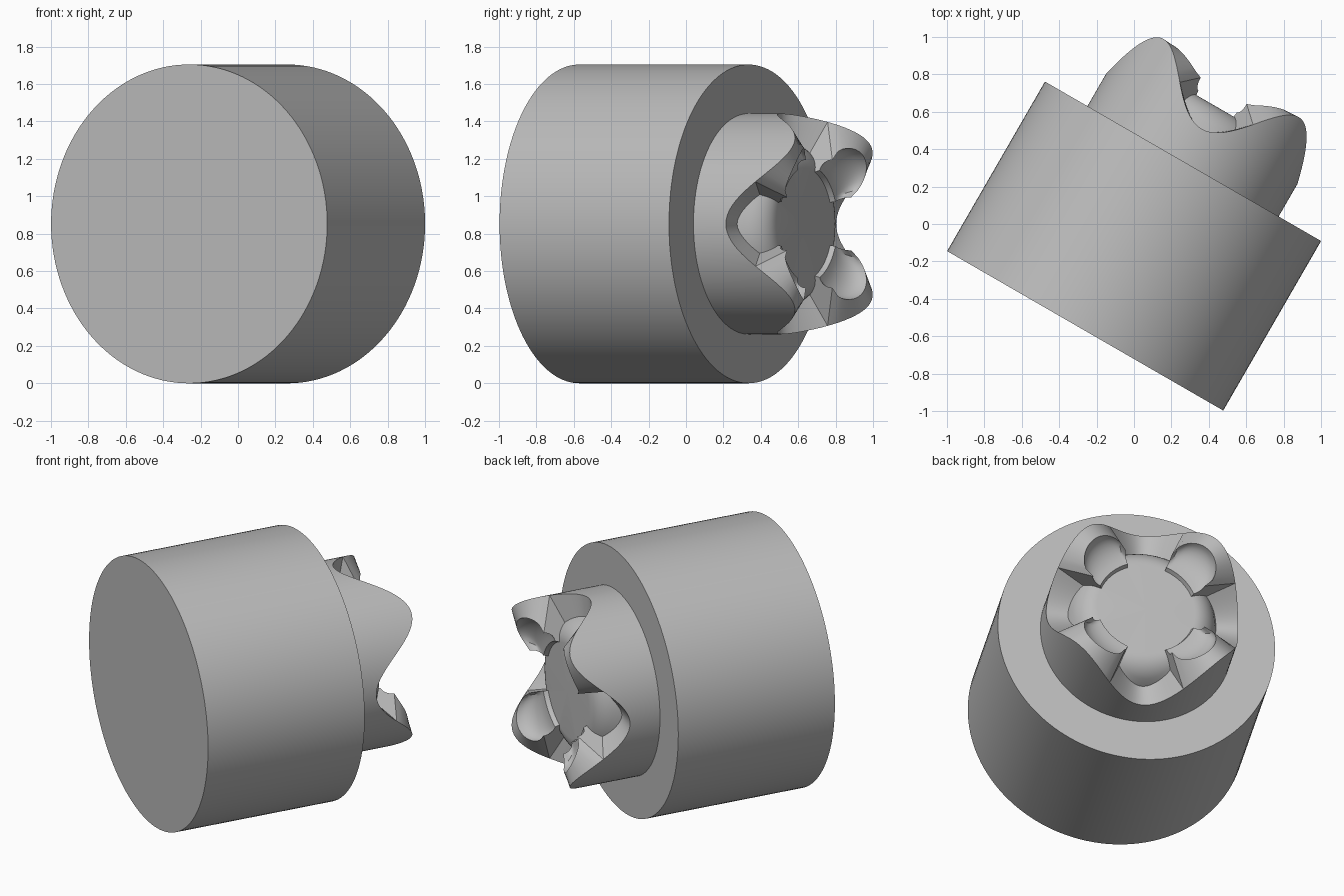
import bpy, bmesh, math
from mathutils import Matrix, Vector

if "Cube" in bpy.data.objects:
    bpy.data.objects.remove(bpy.data.objects["Cube"])

grey = bpy.data.materials.new("plain_grey")
grey.diffuse_color = (0.5, 0.5, 0.5, 1)
grey.use_nodes = True
grey.node_tree.nodes["Principled BSDF"].inputs["Base Color"].default_value = grey.diffuse_color

# Local frame: z along the tilted axis, origin at the centre of the body's rear face
c, s = math.cos(math.radians(30)), 0.5
FRAME = Matrix(((c, 0, s, 0.262), (-s, 0, c, 0.335), (0, -1, 0, 0.852), (0, 0, 0, 1)))


def finish(bm, name, angle):
    bmesh.ops.remove_doubles(bm, verts=bm.verts, dist=0.0005)
    bmesh.ops.recalc_face_normals(bm, faces=bm.faces)
    bm.transform(FRAME)
    mesh = bpy.data.meshes.new(name)
    bm.to_mesh(mesh)
    bm.free()
    mesh.materials.append(grey)
    ob = bpy.data.objects.new(name, mesh)
    bpy.context.collection.objects.link(ob)
    bpy.ops.object.select_all(action='DESELECT')
    ob.select_set(True)
    bpy.context.view_layer.objects.active = ob
    bpy.ops.object.shade_smooth_by_angle(angle=math.radians(angle))


# Large cylindrical body
bm = bmesh.new()
bmesh.ops.create_cone(bm, cap_ends=True, segments=128, radius1=0.852, radius2=0.852,
                      depth=1.046, matrix=Matrix.Translation((0, 0, -0.523)))
finish(bm, "body", 30)

# Crown: four valleys and four pocketed teeth around a rounded central boss
R, DISC_R, DISC_H, N = 0.59, 0.30, 0.342, 8


def dome(r):
    k = min(1, (r - DISC_R) / 0.16)
    return DISC_H - 0.2 * (1 - math.sqrt(1 - k * k))


def valley(t):
    """Radial section; t is -1..1 across the valley."""
    rim = 0.357 - 0.157 * math.cos(t * math.pi / 2)
    lip = 0.455 - 0.045 * t * t
    pts = [(R, -0.02), (R, rim)]
    for i in range(N + 1):
        r = lip + (DISC_R - lip) * i / N
        pts.append((r, dome(r)))
    return pts + [(DISC_R, DISC_H), (0, DISC_H)]


def tooth(t):
    """Radial section; t is -1..1 across the tooth."""
    rim = 0.357 + 0.157 * math.cos(t * math.pi / 2)
    top = 0.51 - 0.075 * t * t
    edge = 0.37 + 0.13 * math.sqrt(max(0, 1 - t * t))
    pts = [(R, -0.02), (R, rim)]
    for i in range(N + 1):
        a = i / N * math.pi / 2
        pts.append((0.31 + (edge - 0.31) * math.cos(a), top - (top - 0.37) * math.sin(a)))
    return pts + [(DISC_R, DISC_H), (0, DISC_H)]


bm = bmesh.new()
columns = []
STEPS = 20
for k in range(8):
    section = valley if k % 2 == 0 else tooth
    for j in range(STEPS + 1):
        t = -1 + 2 * j / STEPS
        ang = math.radians(45 * k + 22.5 * t)
        columns.append([bm.verts.new((r * math.cos(ang), r * math.sin(ang), h))
                        for r, h in section(t)])
for i, col in enumerate(columns):
    nxt = columns[(i + 1) % len(columns)]
    for a in range(len(col) - 1):
        bm.faces.new((col[a], nxt[a], nxt[a + 1], col[a + 1]))
finish(bm, "toothed_crown", 32)
